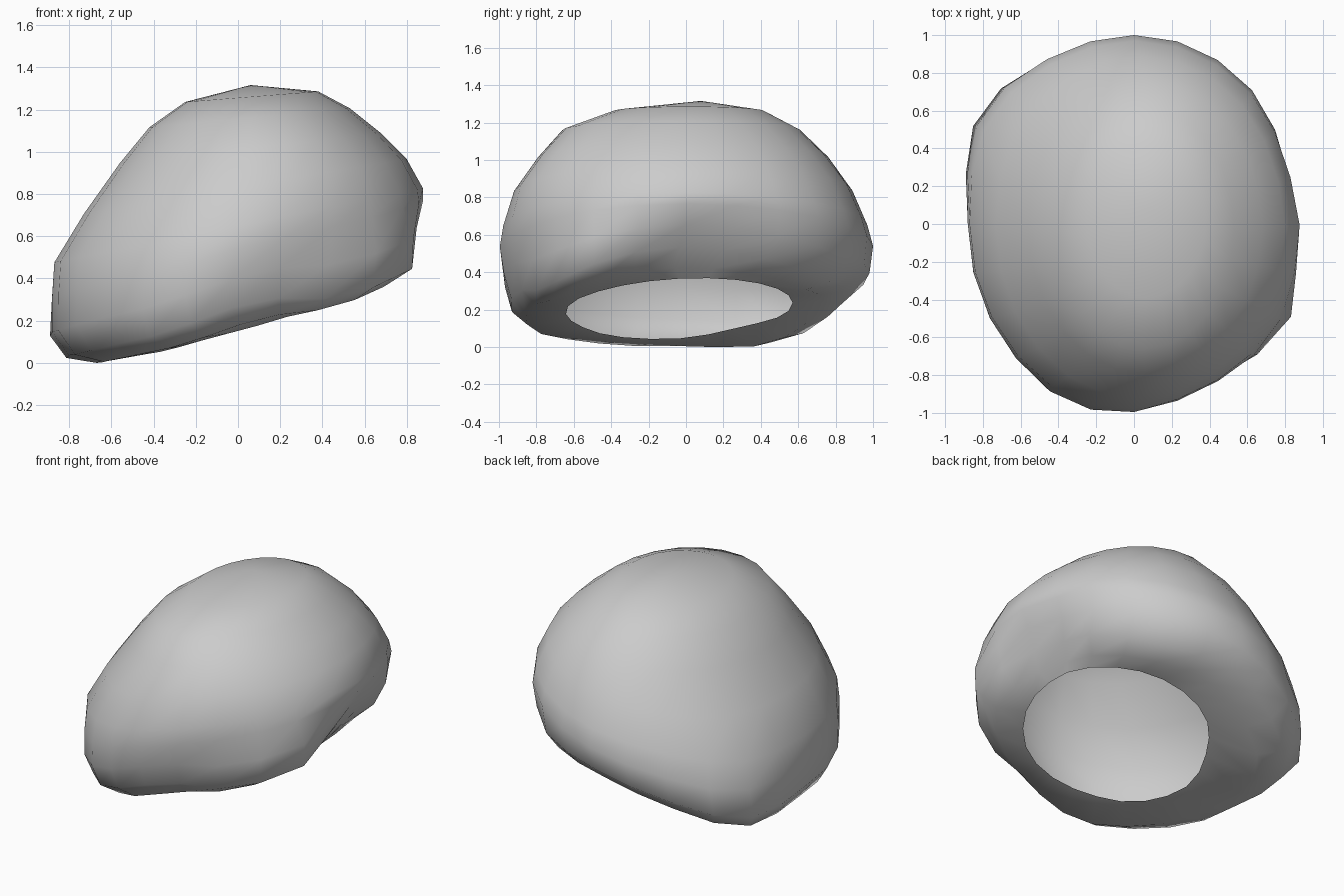
import bpy, bmesh, math

cube = bpy.data.objects.get("Cube")
if cube:
    bpy.data.objects.remove(cube, do_unlink=True)

SIDES = 24

# Tilted rings from the opening to the crown:
# left x, left z, right x, right z, front y, back y, y tilt, corner weight, swell weight
RINGS = [
    (-.44, .05, .63, .37, -.64, .57, .03, 0, -.3),
    (-.66, .01, .69, .43, -.86, .74, .03, .5, .8),
    (-.80, .04, .75, .54, -.94, .87, .02, 1, 1),
    (-.88, .15, .82, .66, -.98, .98, 0, .7, 1),
    (-.88, .32, .88, .77, -1.0, 1.0, 0, .1, .8),
    (-.87, .48, .88, .83, -.98, .97, 0, 0, .5),
    (-.73, .71, .80, .97, -.92, .89, 0, 0, .2),
    (-.56, .95, .68, 1.09, -.79, .76, 0, 0, 0),
    (-.42, 1.12, .53, 1.21, -.66, .61, 0, 0, 0),
    (-.25, 1.24, .38, 1.29, -.39, .42, 0, 0, 0),
]

# Local pushes: angle, width, dx, dy, dz
CORNERS = [(-30, 17, .17, 0, -.03), (-54, 18, .05, -.03, -.10),
           (28, 15, .08, 0, -.03), (58, 20, .03, .02, -.08)]
SWELLS = [(145, 22, -.09, .03, -.06), (-65, 20, 0, .05, 0),
          (-115, 18, 0, -.03, -.02), (20, 14, -.05, 0, 0)]


def ring_point(ring, degrees):
    xl, zl, xr, zr, yf, yb, tilt, corner, swell = ring
    c, s = math.cos(math.radians(degrees)), math.sin(math.radians(degrees))
    x = (xl + xr) / 2 + (xr - xl) / 2 * c
    y = (yf + yb) / 2 + (yb - yf) / 2 * s
    z = (zl + zr) / 2 + (zr - zl) / 2 * c + tilt * s
    for weight, pushes in ((corner, CORNERS), (swell, SWELLS)):
        for centre, width, dx, dy, dz in pushes:
            push = weight * math.exp(-((degrees - centre) / width) ** 2)
            x, y, z = x + dx * push, y + dy * push, z + dz * push
    return x, y, z


# Open shell
bm = bmesh.new()
loops = []
for ring in RINGS:
    loops.append([bm.verts.new(ring_point(ring, 360 * i / SIDES - 180))
                  for i in range(SIDES)])
for low, high in zip(loops, loops[1:]):
    for i in range(SIDES):
        j = (i + 1) % SIDES
        bm.faces.new((low[i], low[j], high[j], high[i]))

# Crown
apex = bm.verts.new((.06, .08, 1.32))
for i in range(SIDES):
    bm.faces.new((loops[-1][i], loops[-1][(i + 1) % SIDES], apex))

# Rest on the ground
lowest = min(v.co.z for v in bm.verts)
for v in bm.verts:
    v.co.z -= lowest
for f in bm.faces:
    f.smooth = True

mesh = bpy.data.meshes.new("shell")
bm.to_mesh(mesh)
bm.free()
shell = bpy.data.objects.new("shell", mesh)
bpy.context.collection.objects.link(shell)

# Plain grey
grey = bpy.data.materials.new("plain_grey")
grey.use_nodes = True
colour = (.6, .6, .6, 1)
grey.diffuse_color = colour
grey.node_tree.nodes["Principled BSDF"].inputs["Base Color"].default_value = colour
mesh.materials.append(grey)
